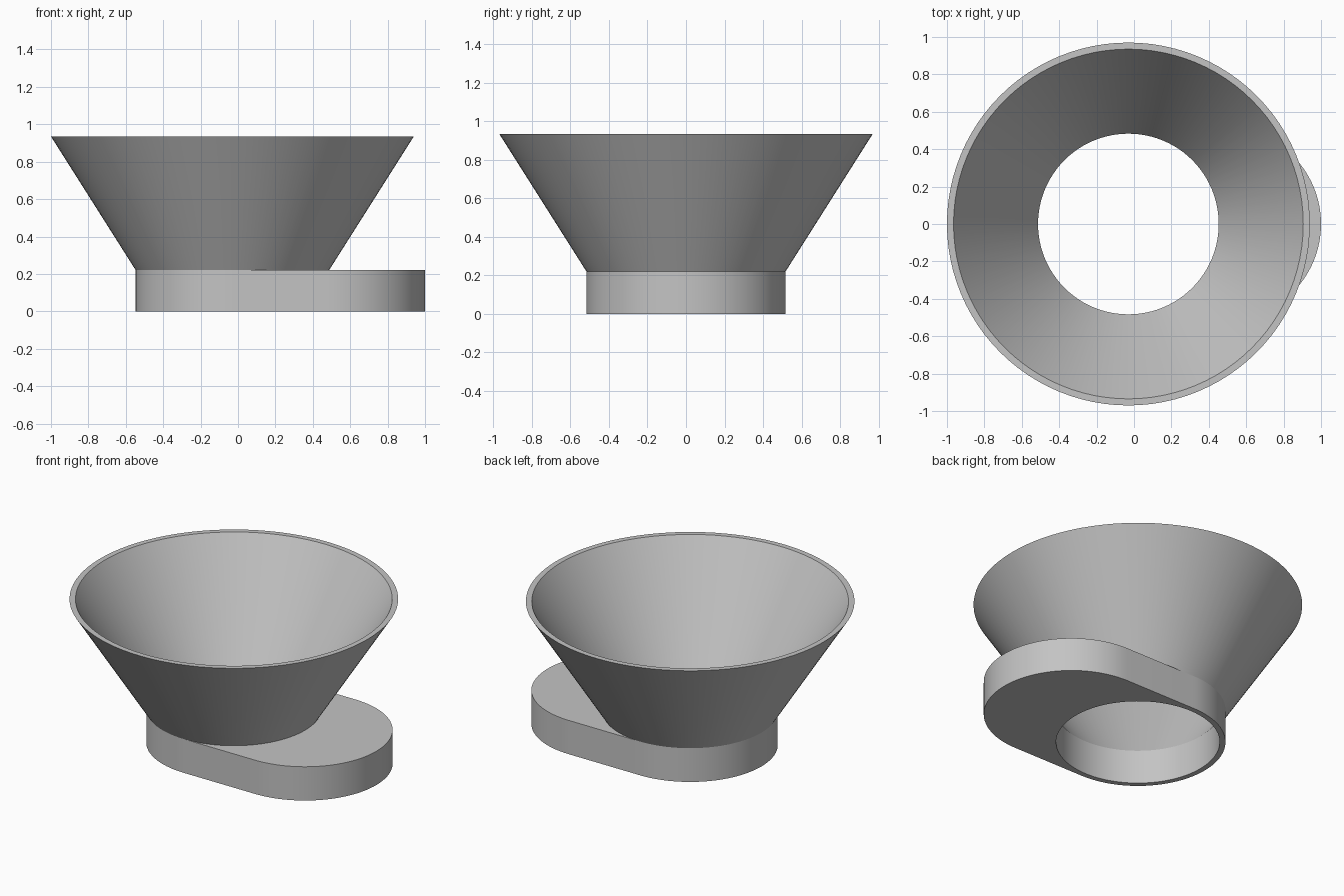
import bpy, bmesh
from math import pi, sin, cos

SEG = 96            # sides of a full circle
AXIS_X = -0.03      # shared axis of funnel and hole
FAR_X = 0.483       # centre of the base's far rounded end
R_OUT, R_IN = 0.517, 0.483
BASE_H, TOP_Z = 0.22, 0.935
RIM_OUT, RIM_IN = 0.97, 0.935

old = bpy.data.objects.get("Cube")
if old:
    bpy.data.objects.remove(old, do_unlink=True)

grey = bpy.data.materials.new("light grey")
grey.use_nodes = True
colour = (0.55, 0.55, 0.55, 1)
grey.diffuse_color = colour
grey.node_tree.nodes["Principled BSDF"].inputs["Base Color"].default_value = colour


def arc(cx, r, z, start, sweep, count):
    return [(cx + r * cos(start + sweep * i / count),
             r * sin(start + sweep * i / count), z) for i in range(count)]


def add_loop(bm, points):
    return [bm.verts.new(p) for p in points]


def finish(bm, name):
    mesh = bpy.data.meshes.new(name)
    bm.to_mesh(mesh)
    bm.free()
    mesh.materials.append(grey)
    obj = bpy.data.objects.new(name, mesh)
    bpy.context.collection.objects.link(obj)
    bpy.ops.object.select_all(action='DESELECT')
    obj.select_set(True)
    bpy.context.view_layer.objects.active = obj
    bpy.ops.object.shade_smooth_by_angle(angle=pi / 6)


# Base plate: rounded slot outline with a round hole, extruded upward
bm = bmesh.new()
half = SEG // 2
outline = (arc(FAR_X, R_OUT, 0, -pi / 2, pi, half) + [(FAR_X, R_OUT, 0)]
           + arc(AXIS_X, R_OUT, 0, pi / 2, pi, half) + [(AXIS_X, -R_OUT, 0)])
edges = []
for points in (outline, arc(AXIS_X, R_IN, 0, 0, 2 * pi, SEG)):
    verts = add_loop(bm, points)
    edges += [bm.edges.new((verts[i - 1], verts[i])) for i in range(len(verts))]
bmesh.ops.triangle_fill(bm, edges=edges, use_beauty=True)
top = bmesh.ops.extrude_face_region(bm, geom=bm.faces[:], use_keep_orig=True)
bmesh.ops.translate(bm, vec=(0, 0, BASE_H),
                    verts=[g for g in top["geom"] if isinstance(g, bmesh.types.BMVert)])
bmesh.ops.recalc_face_normals(bm, faces=bm.faces[:])
finish(bm, "base_plate")

# Funnel: outer wall, flat rim and inner wall, open where it meets the base
bm = bmesh.new()
profile = [(R_OUT, BASE_H), (RIM_OUT, TOP_Z), (RIM_IN, TOP_Z), (R_IN, BASE_H)]
rings = [add_loop(bm, arc(AXIS_X, r, z, 0, 2 * pi, SEG)) for r, z in profile]
for a, b in zip(rings, rings[1:]):
    for i in range(SEG):
        bm.faces.new((a[i - 1], a[i], b[i], b[i - 1]))
finish(bm, "funnel")
